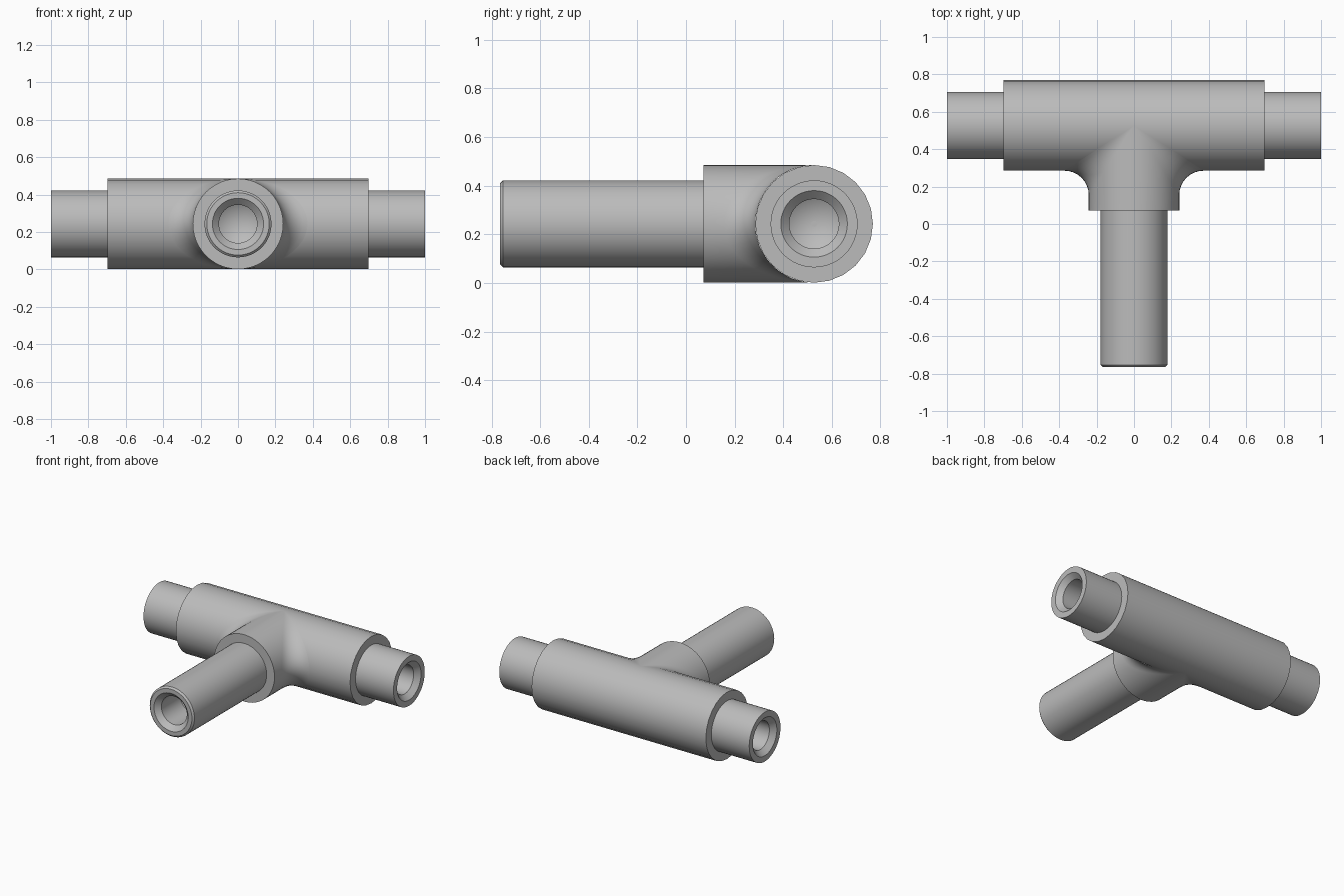
import bpy, bmesh
from math import sin, cos, pi, radians
from mathutils import Vector, Matrix

if "Cube" in bpy.data.objects:
    bpy.data.objects.remove(bpy.data.objects["Cube"])

AXIS_Y, AXIS_Z = 0.527, 0.243   # centre line of the tee
R_BODY, R_PIPE = 0.242, 0.179
R_RIM, R_BORE = 0.137, 0.102
FILLET = 0.13
SIDES = 24

steel = bpy.data.materials.new("grey steel")
steel.use_nodes = True
GREY = (0.5, 0.5, 0.5, 1)
steel.diffuse_color = GREY
steel.node_tree.nodes["Principled BSDF"].inputs["Base Color"].default_value = GREY


def finish(name, bm):
    bmesh.ops.remove_doubles(bm, verts=bm.verts, dist=1e-5)
    bmesh.ops.recalc_face_normals(bm, faces=bm.faces)
    mesh = bpy.data.meshes.new(name)
    bm.to_mesh(mesh)
    bm.free()
    mesh.materials.append(steel)
    ob = bpy.data.objects.new(name, mesh)
    bpy.context.collection.objects.link(ob)
    bpy.ops.object.select_all(action='DESELECT')
    ob.select_set(True)
    bpy.context.view_layer.objects.active = ob
    bpy.ops.object.shade_smooth_by_angle(angle=radians(30))
    return ob


def lathe(name, profile, direction, sides):
    """Spin (distance, radius) points around a line from the tee centre."""
    bm = bmesh.new()
    verts = [bm.verts.new((r, 0, d)) for d, r in profile]
    edges = [bm.edges.new(pair) for pair in zip(verts, verts[1:])]
    bmesh.ops.spin(bm, geom=verts + edges, cent=(0, 0, 0), axis=(0, 0, 1),
                   angle=2 * pi, steps=sides)
    turn = Vector((0, 0, 1)).rotation_difference(Vector(direction)).to_matrix().to_4x4()
    bm.transform(Matrix.Translation((0, AXIS_Y, AXIS_Z)) @ turn)
    return finish(name, bm)


def pipe(name, direction, start, end, chamfer=0.0):
    """Round pipe with a countersunk, drilled end."""
    profile = [(start, R_PIPE), (end - chamfer, R_PIPE)]
    if chamfer:
        profile.append((end, R_PIPE - chamfer))
    profile += [(end, R_RIM), (end - 0.035, R_BORE),
                (end - 0.25, R_BORE), (end - 0.31, 0)]
    return lathe(name, profile, direction, 48)


# Main cross body with flat ends
lathe("main_body", [(-0.697, 0), (-0.697, R_BODY), (0.697, R_BODY), (0.697, 0)],
      (1, 0, 0), SIDES)

# Pipes leaving the three openings
pipe("left_pipe", (1, 0, 0), 0.69, 1.0)
pipe("right_pipe", (-1, 0, 0), 0.69, 1.0)
pipe("front_pipe", (0, -1, 0), 0.45, 1.292, chamfer=0.012)

# Branch collar whose skin flows into the body through a rolling-ball fillet
bm = bmesh.new()
STEPS = 8
reach = R_BODY + FILLET
collar_end = 0.455
rows = []
for i in range(SIDES * 2):
    a = pi * i / SIDES
    c, s = cos(a), sin(a)
    side = 1 if c >= 0 else -1
    c = abs(c)
    centre = Vector((reach * c, -reach * c, reach * s))
    to_branch = Vector((-c, 0, -s))
    to_body = Vector((0, c, -s))
    points = [Vector((0, -collar_end, 0)),
              Vector((R_BODY * c, -collar_end, R_BODY * s))]
    for k in range(STEPS + 1):
        t = k / STEPS
        # the arc is swept by constant angle between both contact directions
        arc = to_branch.angle(to_body)
        if arc < 1e-4:
            d = to_branch
        else:
            d = (to_branch * sin((1 - t) * arc) + to_body * sin(t * arc)) / sin(arc)
        points.append(centre + d * FILLET)
    rows.append([bm.verts.new((p.x * side, p.y + AXIS_Y, p.z + AXIS_Z)) for p in points])
for i, row in enumerate(rows):
    after = rows[(i + 1) % len(rows)]
    for k in range(len(row) - 1):
        if k == 0:
            bm.faces.new((row[0], row[1], after[1]))
        else:
            bm.faces.new((row[k], row[k + 1], after[k + 1], after[k]))
finish("branch_collar", bm)
